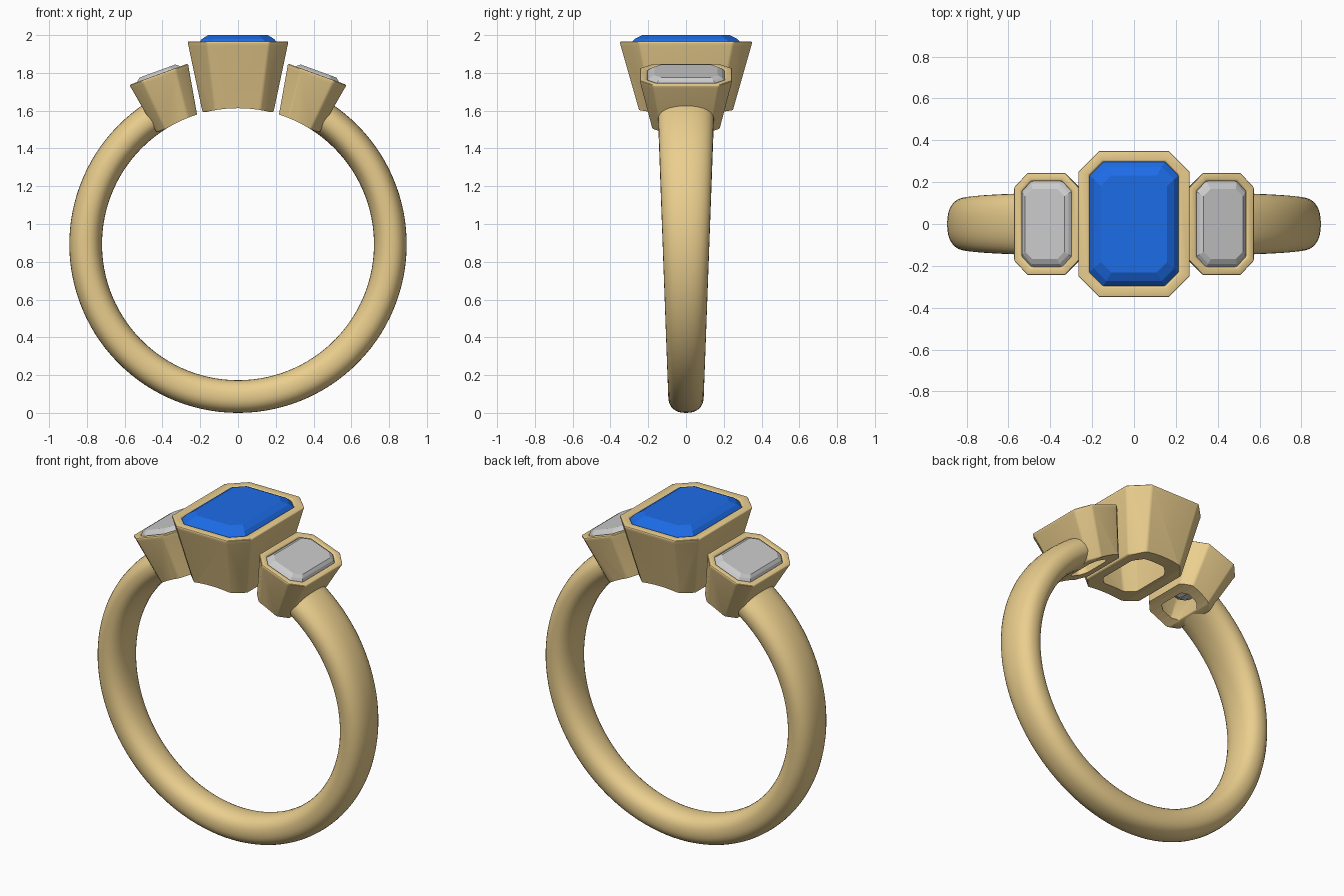
import bpy, bmesh, math
from mathutils import Matrix

if "Cube" in bpy.data.objects:
    bpy.data.objects.remove(bpy.data.objects["Cube"])

CENTRE_Z, R_IN, R_OUT = 0.893, 0.72, 0.893


def material(name, colour):
    m = bpy.data.materials.new(name)
    m.diffuse_color = colour
    m.use_nodes = True
    m.node_tree.nodes["Principled BSDF"].inputs["Base Color"].default_value = m.diffuse_color
    return m


gold = material("gold", (0.83, 0.62, 0.27, 1))
blue = material("blue", (0.012, 0.15, 0.8, 1))


def make_object(name, bm, mat=None, smooth=None):
    bmesh.ops.recalc_face_normals(bm, faces=bm.faces)
    mesh = bpy.data.meshes.new(name)
    bm.to_mesh(mesh)
    bm.free()
    obj = bpy.data.objects.new(name, mesh)
    bpy.context.collection.objects.link(obj)
    if mat:
        mesh.materials.append(mat)
    if smooth:
        bpy.ops.object.select_all(action='DESELECT')
        obj.select_set(True)
        bpy.context.view_layer.objects.active = obj
        bpy.ops.object.shade_smooth_by_angle(angle=math.radians(smooth))
    return obj


def octagon(bm, hx, hy, cut, z):
    # Rectangle with clipped corners
    pts = [(hx, hy - cut), (hx - cut, hy), (cut - hx, hy), (-hx, hy - cut),
           (-hx, cut - hy), (cut - hx, -hy), (hx - cut, -hy), (hx, cut - hy)]
    return [bm.verts.new((x, y, z)) for x, y in pts]


def bridge(bm, a, b):
    n = len(a)
    for i in range(n):
        j = (i + 1) % n
        bm.faces.new((a[i], a[j], b[j], b[i]))


# Band: tapering rounded section swept round the finger, open under the settings
bm = bmesh.new()
gap = math.radians(33)
steps, sides, power = 96, 32, 2 / 2.3
rings = []
for i in range(steps + 1):
    a = gap + (2 * math.pi - 2 * gap) * i / steps
    mid, half = (R_IN + R_OUT) / 2, (R_OUT - R_IN) / 2
    width = 0.094 + 0.056 * (1 + math.cos(a)) / 2 * 1.06
    ring = []
    for k in range(sides):
        t = 2 * math.pi * k / sides
        c, s = math.cos(t), math.sin(t)
        r = mid + half * math.copysign(abs(c) ** power, c)
        y = width * math.copysign(abs(s) ** power, s)
        ring.append(bm.verts.new((r * math.sin(a), y, CENTRE_Z + r * math.cos(a))))
    rings.append(ring)
for a, b in zip(rings, rings[1:]):
    bridge(bm, a, b)
bm.faces.new(rings[0])
bm.faces.new(rings[-1])
make_object("band", bm, gold, 40)

# Finger-hole cutter that curves the underside of the settings
bm = bmesh.new()
bmesh.ops.create_cone(bm, cap_ends=True, segments=128, radius1=R_IN, radius2=R_IN, depth=2,
                      matrix=Matrix.Translation((0, 0, CENTRE_Z)) @ Matrix.Rotation(math.pi / 2, 4, 'X'))
cutter = make_object("finger_cutter", bm)
cutter.hide_render = True
cutter.hide_set(True)


def bezel(name, profile, matrix):
    # Hollow tapered cup from a closed loop of octagons
    bm = bmesh.new()
    loops = [octagon(bm, *p) for p in profile]
    for i, loop in enumerate(loops):
        bridge(bm, loop, loops[(i + 1) % len(loops)])
    bmesh.ops.recalc_face_normals(bm, faces=bm.faces)
    edges = [e for e in bm.edges if e.calc_face_angle() > math.radians(8)]
    bmesh.ops.bevel(bm, geom=edges, offset=0.009, segments=3, profile=0.5,
                    affect='EDGES', clamp_overlap=True)
    obj = make_object(name, bm, gold, 35)
    obj.matrix_world = matrix
    mod = obj.modifiers.new("finger_hole", 'BOOLEAN')
    mod.operation, mod.object, mod.solver = 'DIFFERENCE', cutter, 'EXACT'


def stone(name, profile, matrix, mat=None):
    # Step-cut gem: stacked octagons closed at both ends
    bm = bmesh.new()
    loops = [octagon(bm, *p) for p in profile]
    for a, b in zip(loops, loops[1:]):
        bridge(bm, a, b)
    bm.faces.new(loops[0])
    bm.faces.new(loops[-1])
    make_object(name, bm, mat).matrix_world = matrix


# Centre setting; heights are relative to the rim
place = Matrix.Translation((0, 0, 1.967))
bezel("centre_bezel", [
    (0.188, 0.245, 0.07, -0.375), (0.262, 0.345, 0.1, -0.025), (0.268, 0.352, 0.1, 0),
    (0.214, 0.298, 0.065, 0), (0.205, 0.288, 0.06, -0.07), (0.115, 0.165, 0.05, -0.375)], place)
stone("centre_stone", [
    (0.06, 0.13, 0.02, -0.19), (0.15, 0.23, 0.045, -0.12), (0.218, 0.302, 0.066, -0.035),
    (0.218, 0.302, 0.066, -0.02), (0.192, 0.272, 0.06, 0.012), (0.158, 0.232, 0.05, 0.033)],
    place, blue)

# Tilted side settings
for side, label in ((-1, "left"), (1, "right")):
    place = (Matrix.Translation((side * 0.42, 0, 1.793))
             @ Matrix.Rotation(side * math.radians(20), 4, 'Y'))
    bezel(label + "_bezel", [
        (0.115, 0.178, 0.05, -0.287), (0.161, 0.241, 0.07, -0.022), (0.166, 0.247, 0.07, 0),
        (0.128, 0.206, 0.05, 0), (0.122, 0.198, 0.047, -0.05), (0.06, 0.105, 0.03, -0.287)], place)
    stone(label + "_stone", [
        (0.03, 0.09, 0.012, -0.14), (0.085, 0.155, 0.03, -0.09), (0.131, 0.209, 0.051, -0.025),
        (0.131, 0.209, 0.051, -0.015), (0.116, 0.19, 0.044, 0.006), (0.1, 0.168, 0.036, 0.018)], place)
